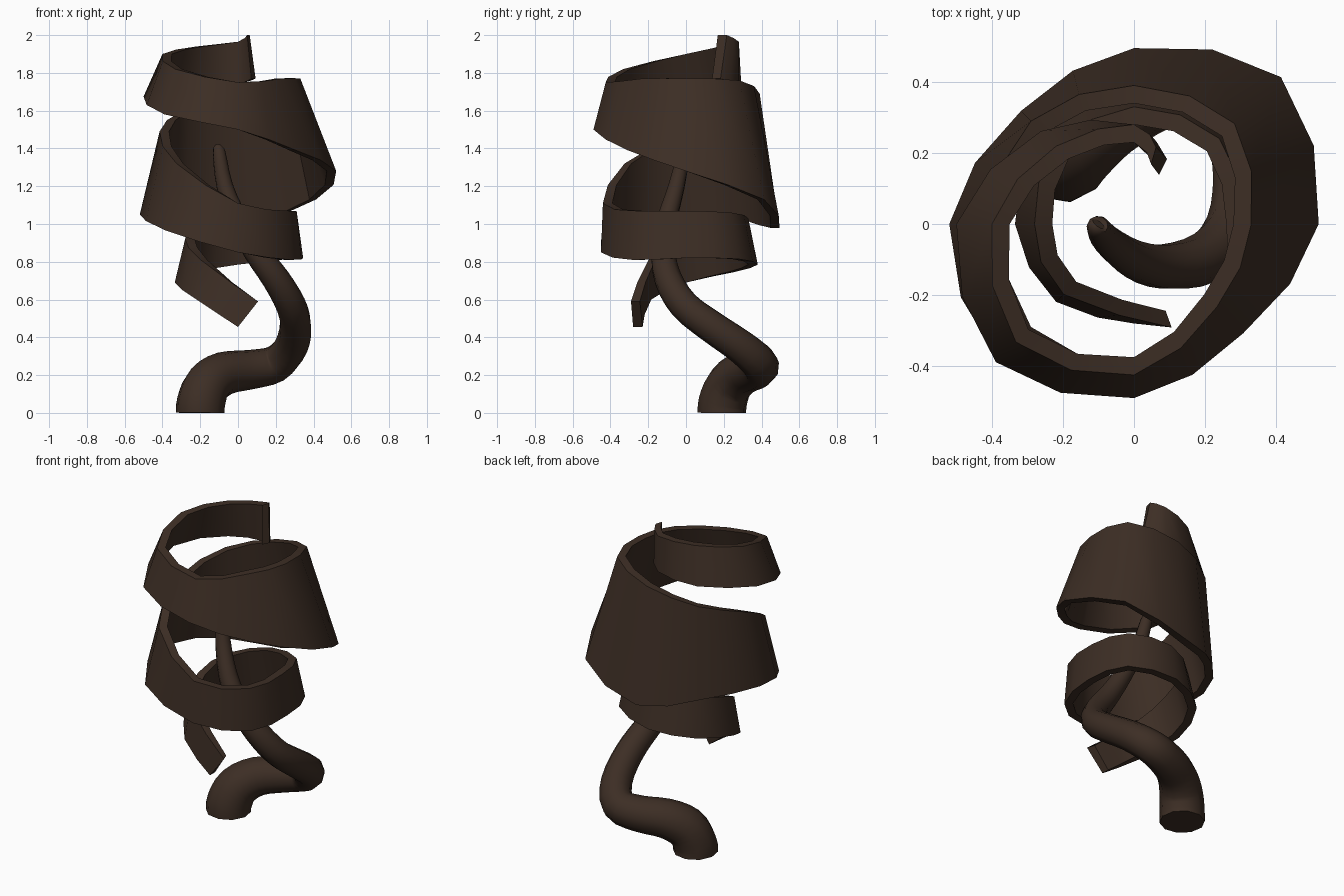
import bpy, bmesh
from math import radians, cos, sin
from mathutils import Vector

cube = bpy.data.objects.get("Cube")
if cube:
    bpy.data.objects.remove(cube)

# Single dark wood colour
wood = bpy.data.materials.new("dark_brown_wood")
wood.use_nodes = True
brown = (0.046, 0.027, 0.018, 1)
wood.diffuse_color = brown
wood.node_tree.nodes["Principled BSDF"].inputs["Base Color"].default_value = brown


def smooth_path(points, steps):
    """Catmull-Rom resampling of points of any dimension."""
    ext = [points[0]] + points + [points[-1]]
    out = []
    for a, b, c, d in zip(ext, ext[1:], ext[2:], ext[3:]):
        for s in range(steps):
            t = s / steps
            out.append(Vector([0.5 * (2 * q + (r - p) * t
                       + (2 * p - 5 * q + 4 * r - w) * t ** 2
                       + (3 * q - p - 3 * r + w) * t ** 3)
                       for p, q, r, w in zip(a, b, c, d)]))
    return out + [Vector(points[-1])]


def finish(obj, angle):
    bpy.ops.object.select_all(action='DESELECT')
    obj.select_set(True)
    bpy.context.view_layer.objects.active = obj
    if obj.type == 'CURVE':
        bpy.ops.object.convert(target='MESH')
    bpy.ops.object.shade_smooth_by_angle(angle=radians(angle))


# Curled stem: x, y, z, radius
stem_points = [
    (-.20, .19, 0, .13), (-.195, .195, .06, .13), (-.16, .23, .15, .125),
    (-.07, .30, .21, .115), (.07, .37, .23, .105), (.20, .39, .26, .098),
    (.28, .29, .35, .09), (.305, .13, .46, .085), (.28, -.01, .57, .08),
    (.20, -.095, .71, .074), (.09, -.12, .86, .065), (0, -.10, 1.02, .055),
    (-.07, -.05, 1.2, .044), (-.10, -.01, 1.38, .034), (-.10, 0, 1.405, .02)]
curve = bpy.data.curves.new("stem", 'CURVE')
curve.dimensions = '3D'
curve.bevel_depth = 1
curve.bevel_resolution = 3
curve.use_fill_caps = True
path = smooth_path(stem_points, 3)
spline = curve.splines.new('POLY')
spline.points.add(len(path) - 1)
for pt, p in zip(spline.points, path):
    pt.co = (p[0], p[1], p[2], 1)
    pt.radius = p[3]
spline.use_smooth = True
curve.materials.append(wood)
stem = bpy.data.objects.new("stem", curve)
bpy.context.collection.objects.link(stem)
finish(stem, 50)
for v in stem.data.vertices:
    v.co.z = max(v.co.z, 0)

# Spiral shade ribbon, every eighth of a turn:
# lower radius, lower height, upper radius, upper height
stations = [
    (.28, .455, .31, .59), (.31, .60, .28, .81), (.335, .69, .28, .92),
    (.36, .745, .31, .98), (.38, .785, .33, 1.03), (.39, .815, .34, 1.06),
    (.345, .82, .31, 1.07), (.40, .81, .38, 1.07), (.45, .85, .44, 1.11),
    (.54, .965, .46, 1.32), (.52, 1.05, .415, 1.49), (.45, 1.03, .41, 1.60),
    (.495, .98, .39, 1.69), (.585, 1.13, .40, 1.76), (.52, 1.28, .33, 1.77),
    (.435, 1.39, .33, 1.77), (.49, 1.5, .425, 1.75), (.55, 1.58, .47, 1.82),
    (.50, 1.675, .40, 1.90), (.37, 1.71, .31, 1.94), (.28, 1.74, .28, 1.965),
    (.205, 1.77, .225, 2.0)]
thickness = .05


def rail(column, start, end, inset):
    pts = []
    for i, row in enumerate(stations):
        a = radians(max((start if i == 0 else -90) - 45 * i, end))
        r = row[column] - inset
        pts.append((r * cos(a), r * sin(a), row[column + 1]))
    return smooth_path(pts, 2)


lower, upper = (0, -90, -1017), (2, -70, -1006)
rails = [rail(*lower, 0), rail(*upper, 0),
         rail(*upper, thickness), rail(*lower, thickness)]
bm = bmesh.new()
rings = [[bm.verts.new(p) for p in section] for section in zip(*rails)]
for a, b in zip(rings, rings[1:]):
    for k in range(4):
        n = (k + 1) % 4
        bm.faces.new((a[k], a[n], b[n], b[k]))
bm.faces.new(rings[0])
bm.faces.new(rings[-1])
bmesh.ops.recalc_face_normals(bm, faces=bm.faces)
mesh = bpy.data.meshes.new("spiral_shade")
bm.to_mesh(mesh)
bm.free()
mesh.materials.append(wood)
shade = bpy.data.objects.new("spiral_shade", mesh)
bpy.context.collection.objects.link(shade)
finish(shade, 40)
